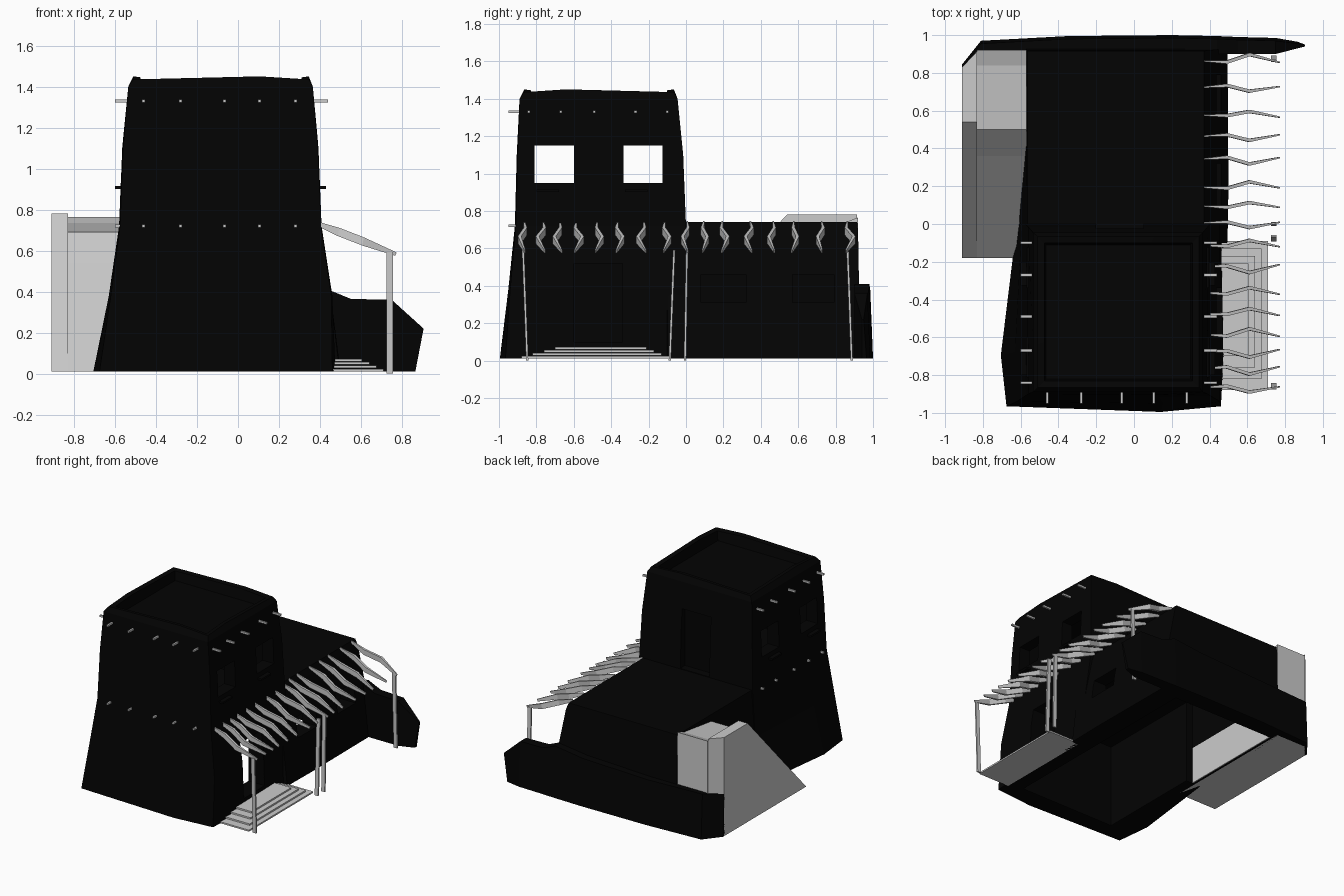
import bpy, bmesh, random
from mathutils import Vector

random.seed(4)
if "Cube" in bpy.data.objects:
    bpy.data.objects.remove(bpy.data.objects["Cube"])


def material(name, v):
    m = bpy.data.materials.new(name)
    m.use_nodes = True
    m.diffuse_color = (v, v, v, 1)
    bsdf = next(n for n in m.node_tree.nodes if n.type == 'BSDF_PRINCIPLED')
    bsdf.inputs["Base Color"].default_value = (v, v, v, 1)
    return m


DARK = material("dark adobe", 0.001)
PALE = material("pale grey", 0.6)


def finish(name, bm, mat):
    bmesh.ops.recalc_face_normals(bm, faces=bm.faces)
    me = bpy.data.meshes.new(name)
    bm.to_mesh(me)
    bm.free()
    me.materials.append(mat)
    ob = bpy.data.objects.new(name, me)
    bpy.context.collection.objects.link(ob)
    return ob


def add_loft(bm, rings):
    """Skin closed rings of equal length and cap both ends."""
    vs = [[bm.verts.new(p) for p in r] for r in rings]
    n = len(vs[0])
    for a, b in zip(vs, vs[1:]):
        for i in range(n):
            j = (i + 1) % n
            bm.faces.new((a[i], a[j], b[j], b[i]))
    bm.faces.new(vs[0][::-1])
    bm.faces.new(vs[-1])


def loft(name, rings, mat):
    bm = bmesh.new()
    add_loft(bm, rings)
    return finish(name, bm, mat)


def add_box(bm, x0, x1, y0, y1, z0, z1):
    add_loft(bm, [[(x0, y0, z), (x1, y0, z), (x1, y1, z), (x0, y1, z)] for z in (z0, z1)])


def boxes(name, items, mat):
    bm = bmesh.new()
    for b in items:
        add_box(bm, *b)
    return finish(name, bm, mat)


def cut(ob, items):
    """Subtract boxes one by one and keep the resulting mesh."""
    for b in items:
        cutter = boxes("cutter", [b], DARK)
        cutter.hide_render = True
        mod = ob.modifiers.new("cut", 'BOOLEAN')
        mod.operation, mod.solver, mod.object = 'DIFFERENCE', 'EXACT', cutter
        dg = bpy.context.evaluated_depsgraph_get()
        me = bpy.data.meshes.new_from_object(ob.evaluated_get(dg))
        ob.modifiers.clear()
        ob.data = me
        bpy.data.objects.remove(cutter)


def ring(x0, x1, y0, y1, z, bow=0.0, wave=0.0, pinch=0.0):
    """Eight-sided plan: bowed sides, rear left corner pinched inwards."""
    xm, ym = x0 + .72 * (x1 - x0), y0 + .28 * (y1 - y0)
    pts = [(x0, y0), (xm, y0 - bow), (x1, y0), (x1 + bow / 2, ym),
           (x1, y1), (xm, y1), (x0 + pinch, y1), (x0 - bow, ym)]
    return [(x, y, z + (wave if i % 2 else 0)) for i, (x, y) in enumerate(pts)]


# Tower with battered walls and a sunken roof behind its parapet
tower = loft("tower", [
    ring(-.675, .46, -.965, .0, .012, .03, 0, .055),
    ring(-.62, .455, -.94, .0, .38, .01, 0, .025),
    ring(-.575, .405, -.91, .0, .72, .005),
    ring(-.56, .39, -.90, -.015, 1.1, .005),
    ring(-.535, .365, -.89, -.045, 1.40),
    ring(-.51, .345, -.865, -.065, 1.435, 0, .015),
    ring(-.475, .31, -.83, -.1, 1.43, 0, .015),
    ring(-.465, .30, -.82, -.11, 1.36)], DARK)
windows = [(-.81, -.60), (-.335, -.125)]
# Rooms: ground floor open underneath, upper floor, then window and door openings
cut(tower, [(-.49, .33, -.84, .1, -.1, .66), (-.47, .3, -.83, -.11, .78, 1.28)]
    + [(-.8, .6, a, b, .95, 1.15) for a, b in windows]
    + [(-.2, .05, -.06, .2, .745, 1.2), (.25, .6, -.6, -.34, .1, .52)])

# Low rear wing
wing = loft("rear_wing", [
    ring(-.615, .495, -.1, .93, .012, .01, 0, .04),
    ring(-.59, .45, -.1, .925, .4, 0, 0, .02),
    ring(-.57, .39, -.1, .92, .69),
    ring(-.565, .37, -.1, .915, .74)], DARK)
cut(wing, [(-.55, .33, -.2, .86, -.1, .66)]
    + [(.25, .7, a, b, .31, .46) for a, b in ((.08, .32), (.57, .79))])

# Pale lining low on the wing's inner wall beside the ramp
boxes("inner_lining", [(-.551, -.545, .005, .86, .012, .3)], PALE)

# Garden wall along the back: x, inner y, outer y, height
stations = [(-.91, .82, .845, .34), (-.81, .89, .97, .36), (-.35, .9, .995, .36),
            (.2, .9, 1.0, .38), (.44, .9, .995, .41), (.55, .9, .99, .365),
            (.75, .9, .985, .36), (.905, .94, .965, .22)]
loft("back_wall", [[(x - (.04 if x > .9 else 0), a, .012), (x - (.04 if x > .9 else 0), b, .012),
                    (x, b - .015, h), (x, a, h)] for x, a, b, h in stations], DARK)


# Stair ramp: side profiles pushed across x, a raised kerb and the sunken flight
def kerb(back):
    return [(-.18, .012), (.54, .78), (back, .78), (back, .012)]


flight = [(-.18, .012), (.36, .54), (.5, .69), (.84, .735), (.92, .765), (.92, .012)]
bm = bmesh.new()
for x0, x1, p0, p1 in ((-.91, -.83, kerb(.83), kerb(.915)),
                       (-.83, -.57, flight, flight)):
    add_loft(bm, [[(x, y, z) for y, z in p] for x, p in ((x0, p0), (x1, p1))])
finish("stair_ramp", bm, PALE)

# Stepped porch of thin slabs
boxes("porch_steps", [(.44, .71 - .035 * i, -.88 + .06 * i, -.09 - .04 * i,
                       .012 + .016 * i, .024 + .016 * i) for i in range(4)], PALE)

# Roof beam ends poking out of the tower
r = .007
ends = []
for z in (1.33, .72):
    for x in (-.46, -.28, -.065, .105, .28):
        ends.append((x - r, x + r, -.95, -.86, z - r, z + r))
    for y in (-.84, -.67, -.49, -.27, -.1):
        ends.append((-.6, -.52, y - r, y + r, z - r, z + r))
        if z > 1:
            ends.append((.35, .44, y - r, y + r, z - r, z + r))
boxes("beam_ends", ends, PALE)

# Window sills
boxes("window_sills", [(x, x + .06, a + .01, b - .08, .9, .915)
                       for a, b in windows for x in (-.6, .37)], DARK)


def crooked_pole(bm, stops):
    """Square pole through (point, half size, half size) stops."""
    rings = []
    for p, a, b in stops:
        p, a, b = Vector(p), Vector(a), Vector(b)
        rings.append([p - a - b, p + a - b, p + a + b, p - a + b])
    add_loft(bm, rings)


# Awning of split, crooked planks that thin out at their ends
bm = bmesh.new()
for y in (-.87, -.77, -.68, -.58, -.47, -.36, -.23, -.11, 0, .1, .2, .34, .46, .58, .72, .87):
    side = random.choice((-1, 1))
    stops = []
    for t, sway, thick in ((0, -.3, .4), (.3, -.5, 1), (.6, 1, 1), (1, -.6, .4)):
        dy = side * sway * random.uniform(.012, .028)
        stops.append(((.37 + .4 * t, y + dy, .738 - .155 * t),
                      (0, .009 * thick, 0), (.004, 0, .02 * thick)))
    crooked_pole(bm, stops)
finish("awning_planks", bm, PALE)

# Slim awning posts
bm = bmesh.new()
for y in (-.86, -.075, 0, .875):
    lean = random.uniform(-.012, .012)
    crooked_pole(bm, [((.74, y + lean * k, z), (.015, 0, 0), (0, .006, 0))
                      for z, k in ((0, 1), (.3, 0), (.59, -1))])
finish("awning_posts", bm, PALE)
